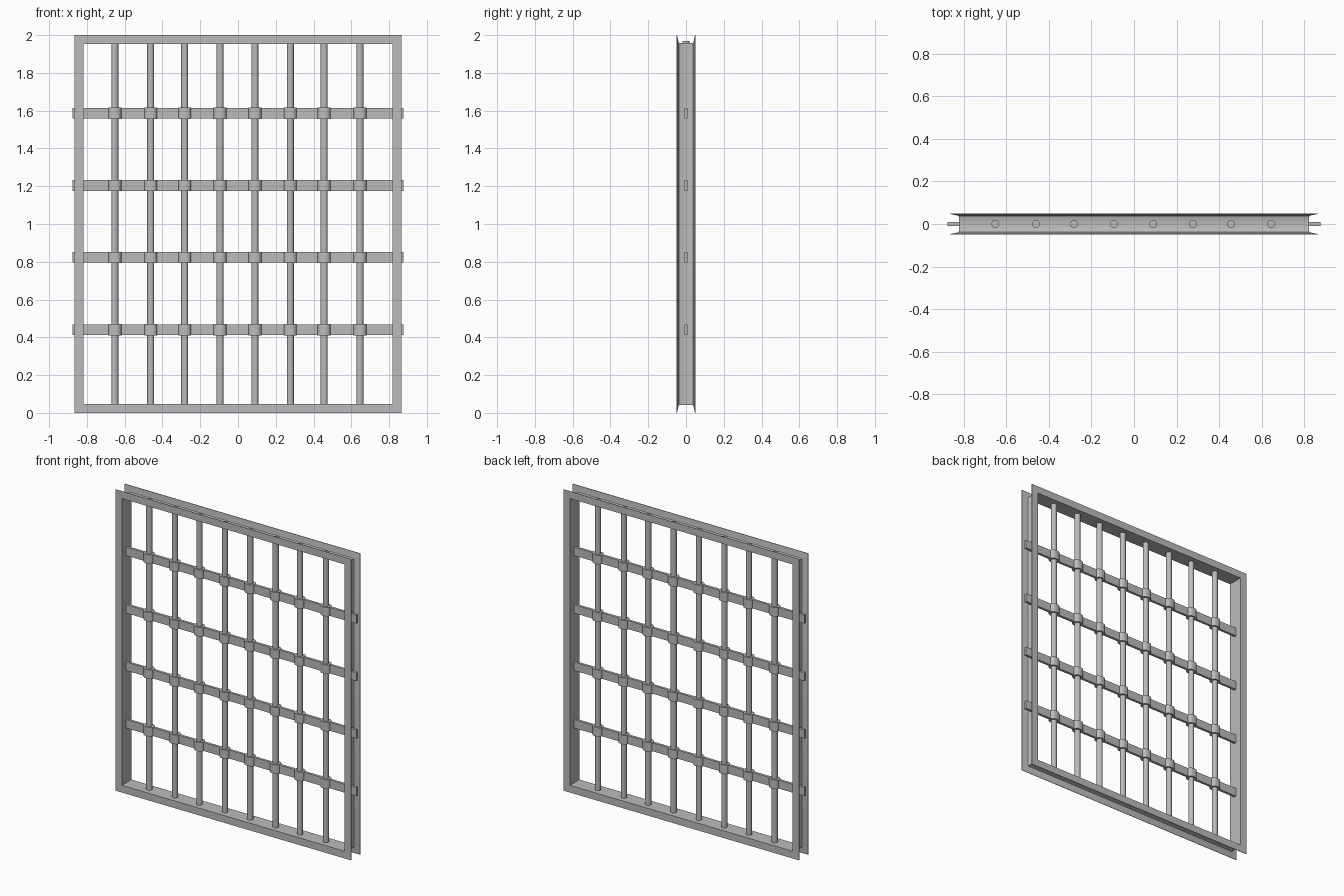
import bpy
import bmesh
from math import radians

cube = bpy.data.objects.get("Cube")
if cube:
    bpy.data.objects.remove(cube, do_unlink=True)

steel = bpy.data.materials.new("grey steel")
steel.use_nodes = True
steel.diffuse_color = (0.5, 0.5, 0.5, 1)
steel.node_tree.nodes["Principled BSDF"].inputs["Base Color"].default_value = (0.5, 0.5, 0.5, 1)


def finish(bm, name, angle=35):
    bmesh.ops.recalc_face_normals(bm, faces=bm.faces)
    mesh = bpy.data.meshes.new(name)
    bm.to_mesh(mesh)
    bm.free()
    mesh.materials.append(steel)
    obj = bpy.data.objects.new(name, mesh)
    bpy.context.collection.objects.link(obj)
    bpy.ops.object.select_all(action="DESELECT")
    obj.select_set(True)
    bpy.context.view_layer.objects.active = obj
    bpy.ops.object.shade_smooth_by_angle(angle=radians(angle))
    return obj


def prism(name, outline, z0, z1):
    """Extrude an xy outline upwards from z0 to z1."""
    bm = bmesh.new()
    base = bm.faces.new([bm.verts.new((x, y, z0)) for x, y in outline])
    top = bmesh.ops.extrude_face_region(bm, geom=[base])["geom"]
    verts = [v for v in top if isinstance(v, bmesh.types.BMVert)]
    bmesh.ops.translate(bm, verts=verts, vec=(0, 0, z1 - z0))
    return finish(bm, name)


def mirrored(half):
    """Close a half outline by reflecting it in y."""
    return half + [(a, -y) for a, y in reversed(half)]


# Frame: tapered channel section, open outwards, mitred at the corners
HALF_WIDTH, HALF_HEIGHT = 0.865, 1.0
# Each point is (depth in from the outer edge, y)
section = mirrored([(0.048, 0.05), (0, 0.05), (0, 0.047), (0.032, 0.041),
                    (0.040, 0.038), (0.043, 0.032)])
bm = bmesh.new()
rings = []
for sx, sz in ((-1, -1), (1, -1), (1, 1), (-1, 1)):
    rings.append([bm.verts.new((sx * (HALF_WIDTH - d), y, 1 + sz * (HALF_HEIGHT - d)))
                  for d, y in section])
for i in range(4):
    a, b = rings[i], rings[(i + 1) % 4]
    for j in range(len(section)):
        k = (j + 1) % len(section)
        bm.faces.new((a[j], a[k], b[k], b[j]))
finish(bm, "channel_frame")

# Upright round bars, their tops reaching through the frame
bar_x = (-0.652, -0.462, -0.282, -0.095, 0.09, 0.277, 0.456, 0.646)
for i, x in enumerate(bar_x):
    bm = bmesh.new()
    bmesh.ops.create_cone(bm, cap_ends=True, segments=24,
                          radius1=0.0185, radius2=0.0185, depth=1.922)
    bmesh.ops.translate(bm, verts=bm.verts, vec=(x, 0, 1.009))
    finish(bm, f"upright_bar_{i + 1}")

# Flat cross straps, swelling into a sleeve around each upright
strap = mirrored([(-0.877, 0.0085), (0.877, 0.0085)])
swell = mirrored([(-0.034, 0.0085), (-0.029, 0.017), (-0.021, 0.024), (-0.011, 0.027),
                  (0.011, 0.027), (0.021, 0.024), (0.029, 0.017), (0.034, 0.0085)])
for row, z in enumerate((0.441, 0.823, 1.204, 1.586)):
    prism(f"cross_strap_{row + 1}", strap, z - 0.028, z + 0.028)
    for i, x in enumerate(bar_x):
        prism(f"sleeve_{row + 1}_{i + 1}", [(x + px, y) for px, y in swell],
              z - 0.030, z + 0.030)
